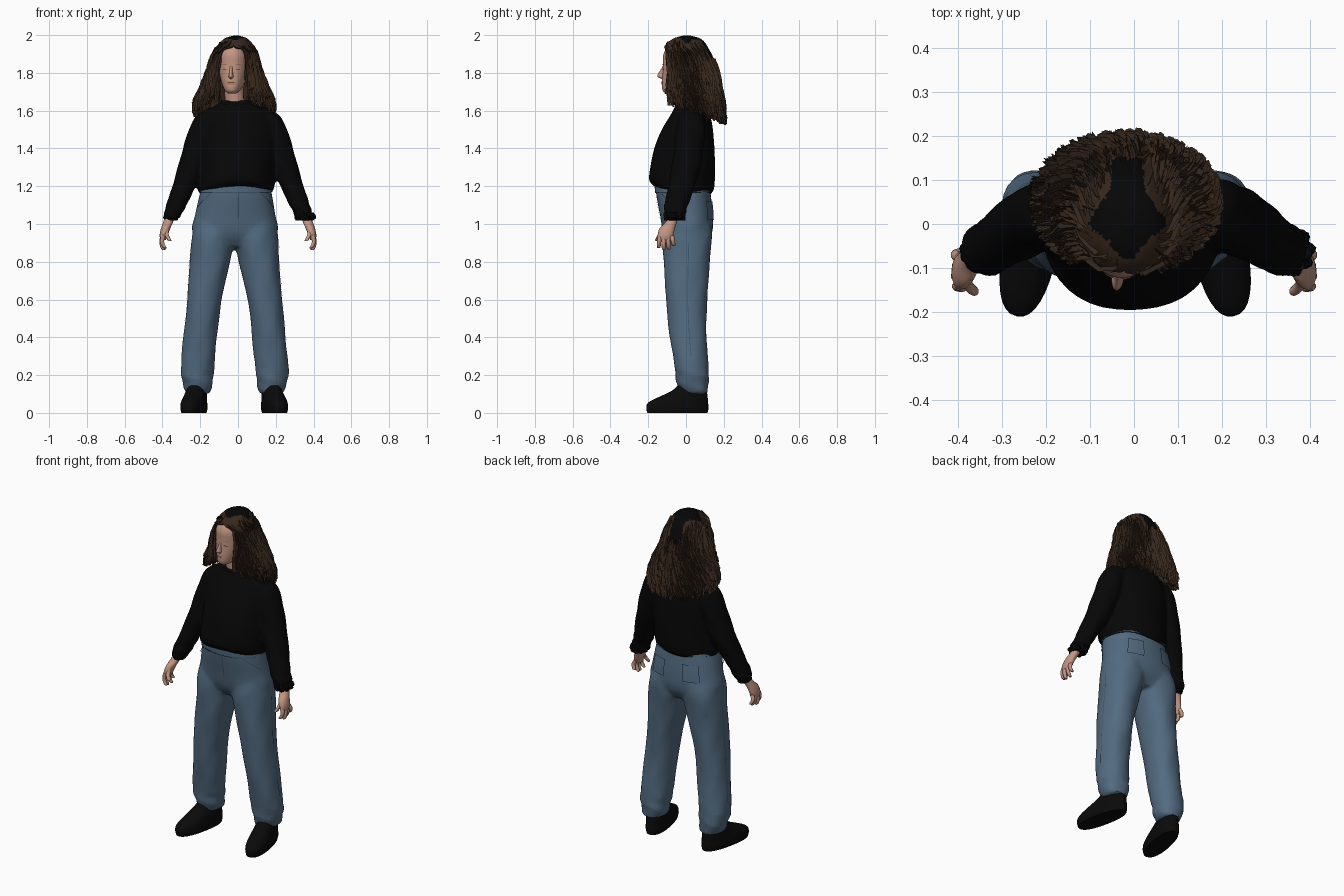
import bpy, bmesh, math, random
from math import sin, cos, pi

random.seed(4)
if "Cube" in bpy.data.objects:
    bpy.data.objects.remove(bpy.data.objects["Cube"])


def material(name, r, g, b):
    m = bpy.data.materials.new(name)
    m.use_nodes = True
    m.diffuse_color = (r, g, b, 1)
    node = m.node_tree.nodes["Principled BSDF"]
    node.inputs["Base Color"].default_value = (r, g, b, 1)
    node.inputs["Roughness"].default_value = 0.9
    return m


SKIN = material("skin", .54, .30, .22)
LIPS = material("lips", .40, .18, .14)
HAIR = material("brown hair", .038, .021, .012)
BLACK = material("black knit", .002, .002, .002)
SHOE = material("black shoe", .003, .003, .003)
DENIM = material("denim", .085, .145, .215)
SEAM = material("dark denim", .05, .09, .14)


def sample(secs, z):
    """Smooth interpolation of rows whose first entry is the height."""
    z = min(max(z, secs[0][0]), secs[-1][0])
    i = 0
    while i < len(secs) - 2 and z > secs[i + 1][0]:
        i += 1
    a, b = secs[i], secs[i + 1]
    p, q = secs[max(i - 1, 0)], secs[min(i + 2, len(secs) - 1)]
    d = b[0] - a[0]
    t = (z - a[0]) / d
    out = []
    for k in range(1, len(a)):
        ma = (b[k] - p[k]) / (b[0] - p[0]) * d
        mb = (q[k] - a[k]) / (q[0] - a[0]) * d
        out.append((2*t**3 - 3*t*t + 1) * a[k] + (t**3 - 2*t*t + t) * ma
                   + (3*t*t - 2*t**3) * b[k] + (t**3 - t*t) * mb)
    return out


def surf(secs, th, z, e=1.0, rip=None, off=0.0):
    """Point on a body of rows (z, centre x, half width, front y, back y); angle 0 is the front."""
    cx, rx, yf, yb = sample(secs, z)
    k = rip(th, z) if rip else 1
    s, c = sin(th), cos(th)
    x = math.copysign(abs(s) ** e, s) * (rx * k + off)
    y = -math.copysign(abs(c) ** e, c) * ((yb - yf) / 2 * k + off)
    return (cx + x, (yf + yb) / 2 + y, z)


def finish(name, bm, mats, angle=40):
    bmesh.ops.remove_doubles(bm, verts=bm.verts, dist=1e-5)
    bmesh.ops.recalc_face_normals(bm, faces=bm.faces)
    me = bpy.data.meshes.new(name)
    bm.to_mesh(me)
    bm.free()
    for m in mats:
        me.materials.append(m)
    if angle:
        me.shade_smooth()
        me.set_sharp_from_angle(angle=math.radians(angle))
    ob = bpy.data.objects.new(name, me)
    bpy.context.collection.objects.link(ob)
    return ob


def grid(bm, rows, wrap=False):
    vs = [[bm.verts.new(p) for p in r] for r in rows]
    n = len(vs[0])
    for a, b in zip(vs, vs[1:]):
        for i in range(n if wrap else n - 1):
            j = (i + 1) % n
            bm.faces.new((a[i], a[j], b[j], b[i]))
    return vs


def loft(name, secs, mat, n=28, step=4, e=1.0, rip=None, warp=None, angle=40):
    bm = bmesh.new()
    zs = [a[0] + (b[0] - a[0]) * k / step for a, b in zip(secs, secs[1:]) for k in range(step)]
    rows = [[surf(secs, 2 * pi * i / n, z, e, rip) for i in range(n)] for z in zs + [secs[-1][0]]]
    if warp:
        rows = [[warp(p) for p in r] for r in rows]
    vs = grid(bm, rows, True)
    bm.faces.new(vs[0])
    bm.faces.new(vs[-1])
    return finish(name, bm, [mat], angle)


def patch(name, secs, t0, t1, z0, z1, mat, off=.004, e=1.0, rip=None, slant=0, warp=None):
    """Thin plate lying on a lofted surface."""
    bm = bmesh.new()
    n = max(2, int(abs(t1 - t0) / .12))
    rows = [[surf(secs, t0 + (t1 - t0) * i / n + slant * j / 6, z0 + (z1 - z0) * j / 6, e, rip, off)
             for i in range(n + 1)] for j in range(7)]
    if warp:
        rows = [[warp(p) for p in r] for r in rows]
    grid(bm, rows)
    return finish(name, bm, [mat])


def fuse(name, parts, mat, voxel, rounds, ratio, angle):
    """Merge overlapping bodies into one garment with soft joins and faceted cloth."""
    bm = bmesh.new()
    for ob in parts:
        bm.from_mesh(ob.data)
        bpy.data.objects.remove(ob)
    raw = finish(name + "_raw", bm, [mat], 0)
    mod = raw.modifiers.new("merge", "REMESH")
    mod.mode, mod.voxel_size = "VOXEL", voxel
    mod = raw.modifiers.new("soften", "SMOOTH")
    mod.factor, mod.iterations = .5, rounds
    raw.modifiers.new("facets", "DECIMATE").ratio = ratio
    graph = bpy.context.evaluated_depsgraph_get()
    bm = bmesh.new()
    bm.from_object(raw, graph)
    bpy.data.objects.remove(raw)
    for f in bm.faces:
        f.material_index = 0
    return finish(name, bm, [mat], angle)


def side(secs, s, dx=0.0):
    return [(r[0], s * r[1] + dx) + tuple(r[2:]) for r in secs]


# Jeans: pelvis with waistband, fly, pockets
pelvis = [(.88, -.016, .11, -.075, .1), (.95, -.016, .222, -.118, .138), (1.05, -.015, .212, -.138, .142),
          (1.15, -.012, .193, -.157, .132), (1.21, -.01, .18, -.162, .127)]
jeans = [loft("hips", pelvis, DENIM, 36, e=.9)]
patch("waistband", pelvis, 0, 2 * pi, 1.17, 1.207, DENIM, .005, .9)
patch("waistband_seam", pelvis, -1.2, 1.2, 1.164, 1.17, SEAM, .006, .9)
patch("fly_seam", pelvis, .04, .07, 1.03, 1.17, SEAM, .004, .9)
for s, tag in ((1, "left"), (-1, "right")):
    patch(tag + "_pocket_seam", pelvis, s * 1.3, s * 1.35, 1.08, 1.16, SEAM, .004, .9, slant=-s * .6)
    patch(tag + "_back_pocket", pelvis, pi - s * .25, pi - s * .75, 1.02, 1.12, DENIM, .008, .9)

# Trouser legs and shoes
leg = [(.10, .195, .064, -.03, .115), (.14, .195, .074, -.045, .12), (.2, .199, .087, -.055, .12),
       (.4, .182, .089, -.085, .11), (.6, .16, .091, -.107, .112), (.8, .13, .107, -.117, .127),
       (.95, .112, .114, -.122, .138), (1.05, .1, .1, -.1, .11)]
shoe = [(0, 0, .056, -.165, .16), (.025, 0, .062, -.17, .165), (.055, 0, .06, -.16, .163),
        (.085, 0, .056, -.1, .16), (.115, 0, .05, -.035, .155), (.145, 0, .04, 0, .145)]


def denim_folds(th, z):
    low = max(0, 1 - z / .34)
    return (1 + .018 * sin(3 * th + 17 * z) + .012 * sin(5 * th - 26 * z)
            + .09 * low * sin(80 * z + 2 * th))


for s, tag in ((1, "left"), (-1, "right")):
    secs = side(leg, s, -.018)
    jeans.append(loft("leg", secs, DENIM, 30, 6, e=.92, rip=denim_folds))
    patch(tag + "_side_seam", secs, s * 1.6, s * 1.63, .3, .9, SEAM, .003, .92, denim_folds)
    ob = loft(tag + "_shoe", shoe, SHOE, 32, 3, e=.85)
    ob.location = (s * .213 - .02, -.043, 0)
    ob.rotation_euler.z = s * .2
fuse("jeans", jeans, DENIM, .011, 5, .16, 28)

# Sweater with sleeves
torso = [(1.17, -.012, .178, -.172, .13), (1.2, -.01, .2, -.197, .147), (1.3, 0, .2, -.188, .152),
         (1.4, 0, .197, -.167, .152), (1.5, 0, .192, -.127, .144), (1.56, 0, .18, -.092, .132),
         (1.61, -.003, .14, -.064, .112), (1.645, -.01, .085, -.054, .092)]
arm = [(1.03, .345, .04, -.108, -.012), (1.06, .343, .05, -.118, 0), (1.1, .326, .054, -.115, .012),
       (1.2, .286, .062, -.094, .047), (1.3, .246, .073, -.077, .077), (1.4, .214, .078, -.062, .092),
       (1.5, .186, .074, -.052, .102), (1.57, .16, .064, -.037, .092), (1.615, .125, .034, 0, .06)]


def hang(p):
    """Let the hem dip at the back and sides."""
    low = max(0, 1 - (p[2] - 1.17) / .2)
    return (p[0], p[1], p[2] - low * (.15 * p[1] + .8 * p[0] ** 2 - .006))


def sleeve_folds(th, z):
    return 1 + .025 * sin(4 * th + 40 * z) + .09 * max(0, 1.18 - z) / .15 * sin(105 * z + th)


sweater = [loft("body", torso, BLACK, 40, rip=lambda t, z: 1 + .012 * sin(5 * t + 14 * z) * (z < 1.6), warp=hang)]
sweater += [loft("sleeve", side(arm, s), BLACK, 28, 5, rip=sleeve_folds) for s in (1, -1)]
fuse("sweater", sweater, BLACK, .009, 4, .3, 40)
collar = [(1.628, -.012, .088, -.06, .095), (1.642, -.012, .086, -.06, .093), (1.655, -.012, .073, -.048, .085)]
loft("sweater_collar", collar, BLACK, 32)

# Cuffs and hands
palm = [(.915, .397, .014, -.142, -.083), (.94, .394, .021, -.15, -.068), (.98, .382, .025, -.138, -.058),
        (1.01, .37, .026, -.108, -.048), (1.05, .355, .026, -.085, -.035)]


def digit(name, top, tip, r):
    """Tapered, slightly curled finger from knuckle to tip."""
    secs = []
    for t in (1, .93, .7, .4, 0):
        x, y, z = [a + (b - a) * t for a, b in zip(top, tip)]
        x += .012 * sin(pi * t) * math.copysign(1, x)
        w = r * (.5 if t == 1 else 1 - .22 * t)
        secs.append((z, x, w, y - w, y + w))
    loft(name, secs, SKIN, 10, 2)


for s, tag in ((1, "left"), (-1, "right")):
    w = .053 if s > 0 else .04
    cuff = [(1.018, .352, w * .8, -.06 - w, -.06 + w), (1.035, .356, w, -.062 - w, -.062 + w),
            (1.06, .35, w * .9, -.06 - w, -.06 + w)]
    loft(tag + "_cuff", side(cuff, s), BLACK, 40, 3,
         rip=lambda t, z: 1 + (.12 if s > 0 else .04) * sin(9 * t + 90 * z), angle=25)
    loft(tag + "_palm", side(palm, s), SKIN, 16, 3)
    for i, length in enumerate((.06, .07, .066, .048)):
        y = -.139 + .021 * i
        digit(f"{tag}_finger_{i + 1}", (s * .394, y, .94),
              (s * (.386 + .008 * (i % 2)), y - .006 + .006 * i, .932 - length), .0125)
    digit(tag + "_thumb", (s * .375, -.115, .99), (s * .36, -.155, .91), .014)

# Neck and head, turned slightly to one side
loft("neck", [(1.58, -.012, .06, -.05, .07), (1.65, -.016, .054, -.055, .065), (1.72, -.02, .052, -.058, .07),
              (1.78, -.02, .05, -.05, .07)], SKIN, 24)
head = [(1.69, -.022, .018, -.105, -.06), (1.705, -.022, .038, -.124, -.01), (1.75, -.022, .06, -.128, .06),
        (1.8, -.022, .074, -.124, .095), (1.85, -.022, .079, -.122, .105), (1.9, -.022, .076, -.12, .1),
        (1.95, -.022, .055, -.088, .075), (1.975, -.022, .02, -.03, .04)]
nose = [(1.768, -.022, .007, -.13, -.1), (1.778, -.022, .014, -.15, -.1), (1.79, -.022, .011, -.152, -.1),
        (1.815, -.022, .008, -.136, -.1), (1.84, -.022, .008, -.122, -.1)]


def turn(p, a=-.12):
    x, y = p[0] + .02, p[1]
    return (x * cos(a) - y * sin(a) - .02, x * sin(a) + y * cos(a), p[2])


loft("head", head, SKIN, 32, e=.9, warp=turn, angle=60)
loft("nose", nose, SKIN, 12, 3, warp=turn, angle=60)
patch("lips", head, -.28, .28, 1.739, 1.755, LIPS, .003, .9, warp=turn)
patch("mouth_line", head, -.26, .26, 1.746, 1.748, HAIR, .004, .9, warp=turn)
for s, tag in ((1, "left"), (-1, "right")):
    patch(tag + "_eye", head, s * .28, s * .58, 1.817, 1.821, HAIR, .003, .9, warp=turn)
    patch(tag + "_brow", head, s * .24, s * .66, 1.842, 1.846, LIPS, .003, .9, warp=turn)

# Hair: a ridged shell open at the face, with loose locks over it
mane = [(1.52, -.02, .19, -.06, .195), (1.6, -.02, .203, -.09, .193), (1.65, -.02, .198, -.1, .188),
        (1.7, -.018, .18, -.106, .183), (1.8, -.02, .142, -.116, .167), (1.86, -.018, .124, -.122, .147),
        (1.92, -.015, .105, -.12, .122), (1.96, -.013, .082, -.097, .1), (1.985, -.011, .055, -.06, .07),
        (1.998, -.01, .012, -.012, .02)]
gap = [(1.6, .42), (1.7, .36), (1.8, .55), (1.88, .6), (1.92, .52), (1.945, 0), (2, 0)]
bare = [(-.08, .012), (-.04, .042), (0, .087), (.04, .064), (.08, .04), (.16, .036)]


def opening(z):
    return max(0, sample(gap, z)[0])


def hem(th):
    a = abs((th + pi) % (2 * pi) - pi)
    return 1.555 + .12 * (1 - a / pi) ** 1.5


def ridges(th, z):
    fall = min(1, (1.998 - z) / .25)
    return 1 + fall * (.022 * sin(21 * th + 25 * z) + .016 * sin(37 * th - 40 * z))


def on_scalp(c):
    return c.z > 1.84 and -.08 < c.y < .155 and abs(c.x + .015) < sample(bare, c.y)[0]


bm = bmesh.new()
cols = 96
ends = [random.uniform(-.025, .025) for _ in range(cols + 1)]
rows = []
for j in range(37):
    row = []
    for i in range(cols + 1):
        u = 2 * pi * i / cols
        z = 1.998 - (1.998 - hem(u) - ends[i]) * (j / 36) ** 1.5
        o = opening(z)
        row.append(surf(mane, -.1 + o + (2 * pi - 2 * o) * i / cols, z, 1, ridges))
    rows.append(row)
crown = grid(bm, rows)[0]
bm.faces.new(crown[:-1])
for f in bm.faces:
    f.material_index = int(on_scalp(f.calc_center_median()))
shell = finish("hair_shell", bm, [HAIR, BLACK], 0)
mod = shell.modifiers.new("thickness", "SOLIDIFY")
mod.thickness, mod.offset = .012, -1

# Locks, kept clear of the bare crown and the face
bm = bmesh.new()
for k in range(440):
    top = random.uniform(1.68, 1.975)
    th = random.uniform(.12, 2 * pi - .12)
    low = hem(th) + random.uniform(-.035, .05)
    wide, phase, lift = random.uniform(.05, .1), random.uniform(0, 6), random.uniform(.002, .014)
    rows = []
    for j in range(11):
        t = j / 10
        z = top + (low - top) * t
        o = opening(z) + .03
        mid = -.1 + o + (2 * pi - 2 * o) * th / (2 * pi) + .06 * sin(9 * t + phase) * min(1, th, 2 * pi - th)
        w = wide * (.15 + sin(pi * min(1, t * .85 + .1)))
        out = lift * t + .007 * sin(11 * t + phase)
        rows.append([surf(mane, mid + w * d / 2, z, 1, None, out + (.007 if d == 0 else -.004)) for d in (-1, 0, 1)])
    grid(bm, rows)
bmesh.ops.delete(bm, geom=[f for f in bm.faces if on_scalp(f.calc_center_median())], context="FACES")
finish("hair_locks", bm, [HAIR], 0)
